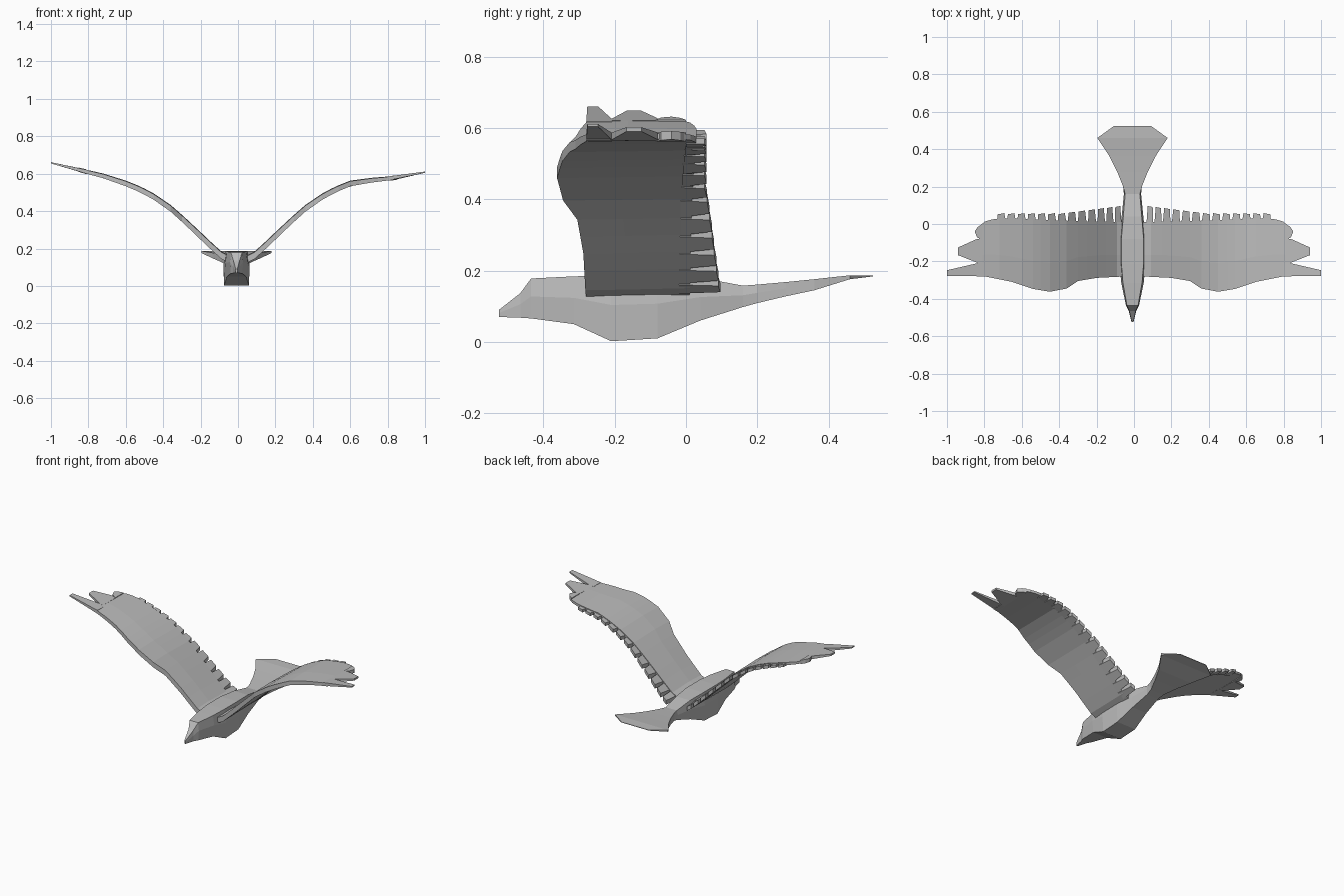
import bpy
import bmesh

cube = bpy.data.objects.get("Cube")
if cube:
    bpy.data.objects.remove(cube, do_unlink=True)

grey = bpy.data.materials.new("plain grey")
grey.use_nodes = True
GREY = (0.5, 0.5, 0.5, 1)
grey.diffuse_color = GREY
grey.node_tree.nodes["Principled BSDF"].inputs["Base Color"].default_value = GREY


def finish(name, bm):
    bmesh.ops.recalc_face_normals(bm, faces=bm.faces)
    mesh = bpy.data.meshes.new(name)
    bm.to_mesh(mesh)
    bm.free()
    mesh.materials.append(grey)
    obj = bpy.data.objects.new(name, mesh)
    bpy.context.collection.objects.link(obj)
    return obj


def loft(bm, rings):
    """Skin a row of closed rings and cap both ends."""
    rows = [[bm.verts.new(p) for p in ring] for ring in rings]
    n = len(rows[0])
    for a, b in zip(rows, rows[1:]):
        for i in range(n):
            j = (i + 1) % n
            bm.faces.new((a[i], a[j], b[j], b[i]))
    bm.faces.new(rows[0])
    bm.faces.new(rows[-1])


def sample(table, x):
    """Linear interpolation in a list of (x, value)."""
    for (x0, v0), (x1, v1) in zip(table, table[1:]):
        if x <= x1:
            return v0 + (v1 - v0) * (x - x0) / (x1 - x0)
    return table[-1][1]


# Body with beak and fan tail: y, bottom z, top z, half width, bottom width factor
BODY = [
    (-0.525, 0.070, 0.090, 0.005, 0.9),
    (-0.465, 0.068, 0.137, 0.020, 0.9),
    (-0.435, 0.066, 0.178, 0.035, 0.9),
    (-0.315, 0.050, 0.184, 0.060, 0.85),
    (-0.210, 0.002, 0.187, 0.070, 0.95),
    (-0.080, 0.010, 0.187, 0.070, 0.95),
    (0.040, 0.060, 0.180, 0.058, 0.9),
    (0.160, 0.098, 0.158, 0.046, 0.9),
    (0.200, 0.109, 0.161, 0.050, 0.95),
    (0.280, 0.128, 0.168, 0.082, 1.0),
    (0.360, 0.145, 0.176, 0.122, 1.0),
    (0.460, 0.176, 0.187, 0.188, 1.0),
    (0.525, 0.184, 0.187, 0.098, 1.0),
]
MID_X = -0.008
bm = bmesh.new()
rings = []
for y, low, high, w, f in BODY:
    mid = low + (high - low) * 0.55
    top = 0.85 if y < 0.2 else 1
    rings.append([(MID_X + sx, y, z) for sx, z in (
        (-w * f, low), (w * f, low), (w, mid),
        (w * top, high), (-w * top, high), (-w, mid))])
loft(bm, rings)
finish("body", bm)

# Wing curves along the span
ARCH = [(0.04, 0.14), (0.09, 0.165), (0.15, 0.22), (0.25, 0.315), (0.35, 0.408),
        (0.45, 0.477), (0.52, 0.515), (0.6, 0.548)]
TIPS = {1: [(0.72, 0.566), (0.84, 0.578), (1.0, 0.608)],
        -1: [(0.72, 0.588), (0.84, 0.618), (1.0, 0.658)]}
LEAD = [(0.04, -0.28), (0.2, -0.288), (0.3, -0.305), (0.36, -0.345), (0.45, -0.362),
        (0.54, -0.347), (0.65, -0.31), (0.8, -0.28), (1.0, -0.277)]
TRAIL = [(0.04, 0.01), (0.3, 0.015), (0.65, 0.03), (0.74, 0.03), (0.8, 0.012), (0.84, -0.025)]
THICK = [(0.04, 0.04), (0.2, 0.04), (0.6, 0.03), (0.84, 0.02), (1.0, 0.007)]
STATIONS = [0.04, 0.09, 0.15, 0.2, 0.25, 0.3, 0.36, 0.41, 0.45, 0.5, 0.54, 0.6,
            0.65, 0.72, 0.76, 0.8, 0.83]


def build_wing(name, side):
    arch = ARCH + TIPS[side]
    bm = bmesh.new()

    def plate(outline, scale=1.0, drop=0.0):
        """Thin prism following the wing arch."""
        layers = []
        for s in (-0.5, 0.5):
            layers.append([(side * x, y, sample(arch, x) - drop
                            + s * scale * sample(THICK, x)) for x, y in outline])
        loft(bm, layers)

    # Main panel, thinner towards the trailing edge
    rings = []
    for x in STATIONS:
        z, t = sample(arch, x), sample(THICK, x) / 2
        front, back = sample(LEAD, x), sample(TRAIL, x)
        mid = front + (back - front) * 0.4
        rings.append([(side * x, front, z - t), (side * x, front, z + t * 0.8),
                      (side * x, mid, z + t), (side * x, back, z + t * 0.7),
                      (side * x, back, z - t * 0.7), (side * x, mid, z - t * 0.9)])
    loft(bm, rings)

    # Long finger feathers and the ragged corner at the tip
    plate([(0.8, -0.28), (1.0, -0.277), (1.0, -0.247), (0.83, -0.208), (0.8, -0.208)])
    plate([(0.81, -0.21), (0.83, -0.21), (0.94, -0.167), (0.94, -0.125),
           (0.84, -0.08), (0.81, -0.08)])
    plate([(0.81, -0.085), (0.84, -0.07), (0.852, -0.04), (0.835, -0.015), (0.81, 0.0)],
          1.2)

    # Row of short feathers on the trailing edge
    x = 0.065
    while x < 0.7:
        w = 0.034 + 0.016 * min(1, x / 0.25)
        tip = max(0.058, 0.105 - 0.13 * x)
        base = sample(TRAIL, x) - 0.03
        plate([(x, base), (x + w, base), (x + w * 0.92, tip - 0.006), (x + w * 0.22, tip)],
              0.65, 0.004)
        x += w + 0.004
    return finish(name, bm)


build_wing("left_wing", 1)
build_wing("right_wing", -1)
